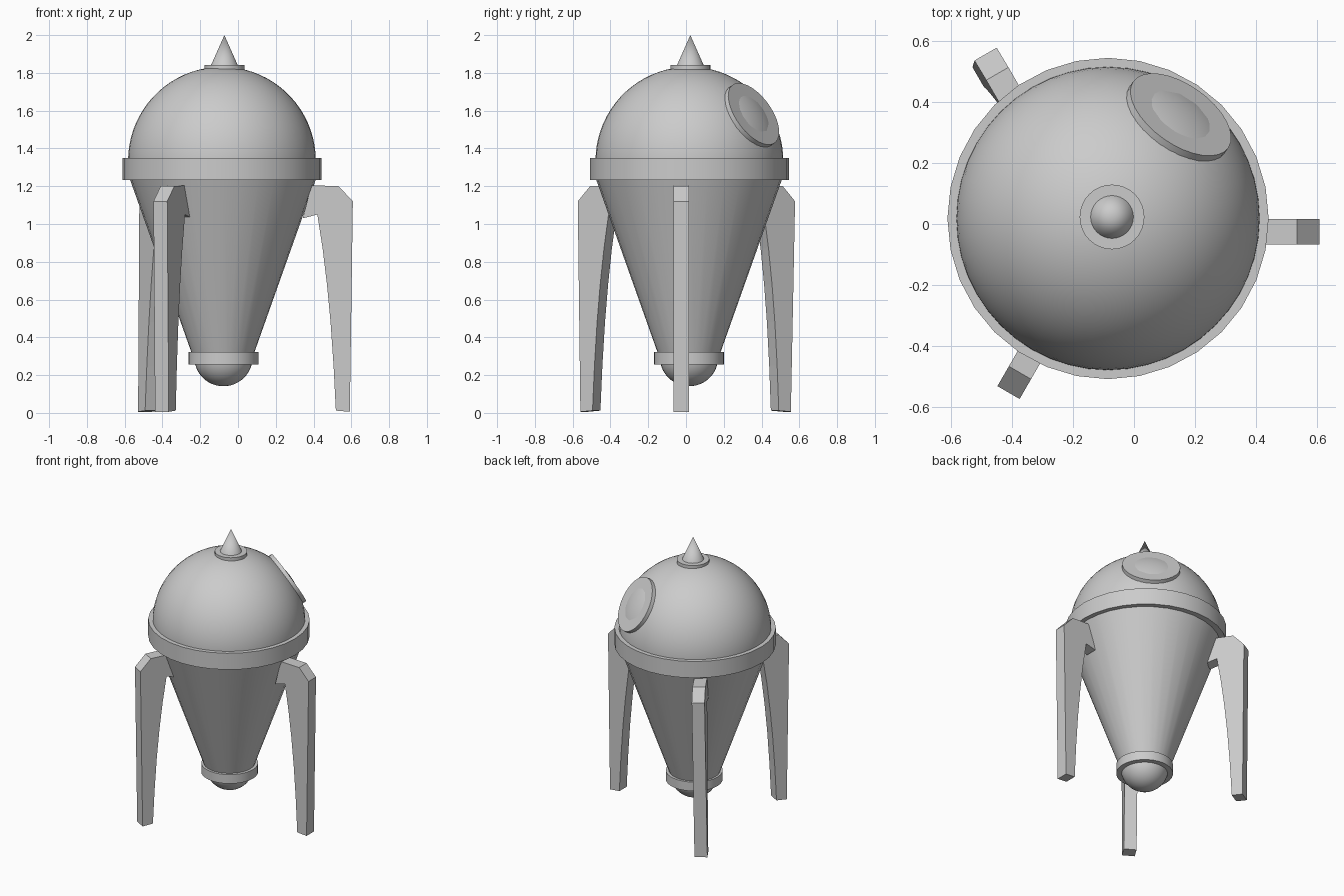
import bpy, bmesh, math
from mathutils import Vector, Matrix

if "Cube" in bpy.data.objects:
    bpy.data.objects.remove(bpy.data.objects["Cube"])

grey = bpy.data.materials.new("plain_grey")
grey.diffuse_color = (0.6, 0.6, 0.6, 1)
grey.use_nodes = True
grey.node_tree.nodes["Principled BSDF"].inputs["Base Color"].default_value = grey.diffuse_color


def finish(name, bm, smooth=True):
    bmesh.ops.remove_doubles(bm, verts=bm.verts, dist=1e-5)
    bmesh.ops.recalc_face_normals(bm, faces=bm.faces)
    me = bpy.data.meshes.new(name)
    bm.to_mesh(me)
    bm.free()
    me.materials.append(grey)
    ob = bpy.data.objects.new(name, me)
    bpy.context.collection.objects.link(ob)
    if smooth:
        bpy.ops.object.select_all(action='DESELECT')
        ob.select_set(True)
        bpy.context.view_layer.objects.active = ob
        bpy.ops.object.shade_smooth_by_angle(angle=math.radians(35))
    return ob


def lathe(name, profile, x, y, steps=32):
    """Spin (radius, z) points about a vertical axis at x, y."""
    bm = bmesh.new()
    vs = [bm.verts.new((r, 0, z)) for r, z in profile]
    es = [bm.edges.new(p) for p in zip(vs, vs[1:])]
    bmesh.ops.spin(bm, geom=vs + es, cent=(0, 0, 0), axis=(0, 0, 1),
                   angle=math.tau, steps=steps, use_duplicate=False)
    bmesh.ops.translate(bm, verts=bm.verts, vec=(x, y, 0))
    return finish(name, bm)


def arc(r, zc, a0, a1, n):
    return [(r * math.cos(math.radians(a0 + (a1 - a0) * i / n)),
             zc + r * math.sin(math.radians(a0 + (a1 - a0) * i / n))) for i in range(n + 1)]


CX, CY = -0.085, 0.018
DOME_Z, DOME_R = 1.335, 0.497

# hull: dome, belt, tapered body
lathe("dome", arc(DOME_R, DOME_Z, -5, 90, 20), CX, CY, 48)
lathe("belt", [(0.46, 1.232), (0.526, 1.232), (0.526, 1.35), (0.46, 1.35)], CX, CY)
lathe("tapered_body", [(0, 1.25), (0.497, 1.25), (0.163, 0.31), (0, 0.31)], -0.08, 0.016)

# engine collar and round bottom
lathe("bottom_collar", [(0, 0.257), (0.185, 0.257), (0.185, 0.322), (0, 0.322)], -0.077, 0.016)
lathe("bottom_bulb", arc(0.155, 0.296, -90, 0, 12), -0.077, 0.016)

# nose spike on its small plate
lathe("nose_plate", [(0, 1.80), (0.106, 1.81), (0.106, 1.842), (0, 1.842)], -0.072, 0.023)
lathe("nose_spike", [(0.071, 1.84), (0, 2.0)], -0.072, 0.023)

# round porthole frame; the dome bulges through its middle
normal = Vector((0.49, 0.70, 0.51)).normalized()
port = lathe("porthole_frame", [(0, 0.452), (0.19, 0.452), (0.19, 0.484), (0, 0.484)], 0, 0)
port.data.transform(Matrix.Translation((CX, CY, DOME_Z)) @
                    normal.to_track_quat('Z', 'Y').to_matrix().to_4x4())

# legs: (inset from outer edge, height) outline, extruded sideways
LEG = [(0, 1.12), (0.075, 1.2), (0.22, 1.205), (0.265, 1.03), (0.188, 1.05),
       (0.160, 0.87), (0.137, 0.68), (0.118, 0.48), (0.102, 0.25), (0.09, 0.012), (0.016, 0.006)]


def leg(name, x, y, degrees, lean=0.0, width=0.084):
    a = math.radians(degrees)
    out, side = Vector((math.cos(a), math.sin(a), 0)), Vector((-math.sin(a), math.cos(a), 0))
    bm = bmesh.new()
    vs = []
    for d, z in LEG:
        shift = lean * (1.2 - z) / 1.2 - width / 2
        vs.append(bm.verts.new(Vector((x, y, z)) - out * d + side * shift))
    face = bm.faces.new(vs)
    ext = bmesh.ops.extrude_face_region(bm, geom=[face])["geom"]
    bmesh.ops.translate(bm, vec=side * width, verts=[v for v in ext if isinstance(v, bmesh.types.BMVert)])
    finish(name, bm, smooth=False)


leg("right_leg", 0.608, -0.025, 0)
leg("back_left_leg", -0.485, 0.557, 120, lean=0.018)
leg("front_left_leg", -0.411, -0.552, 240)
